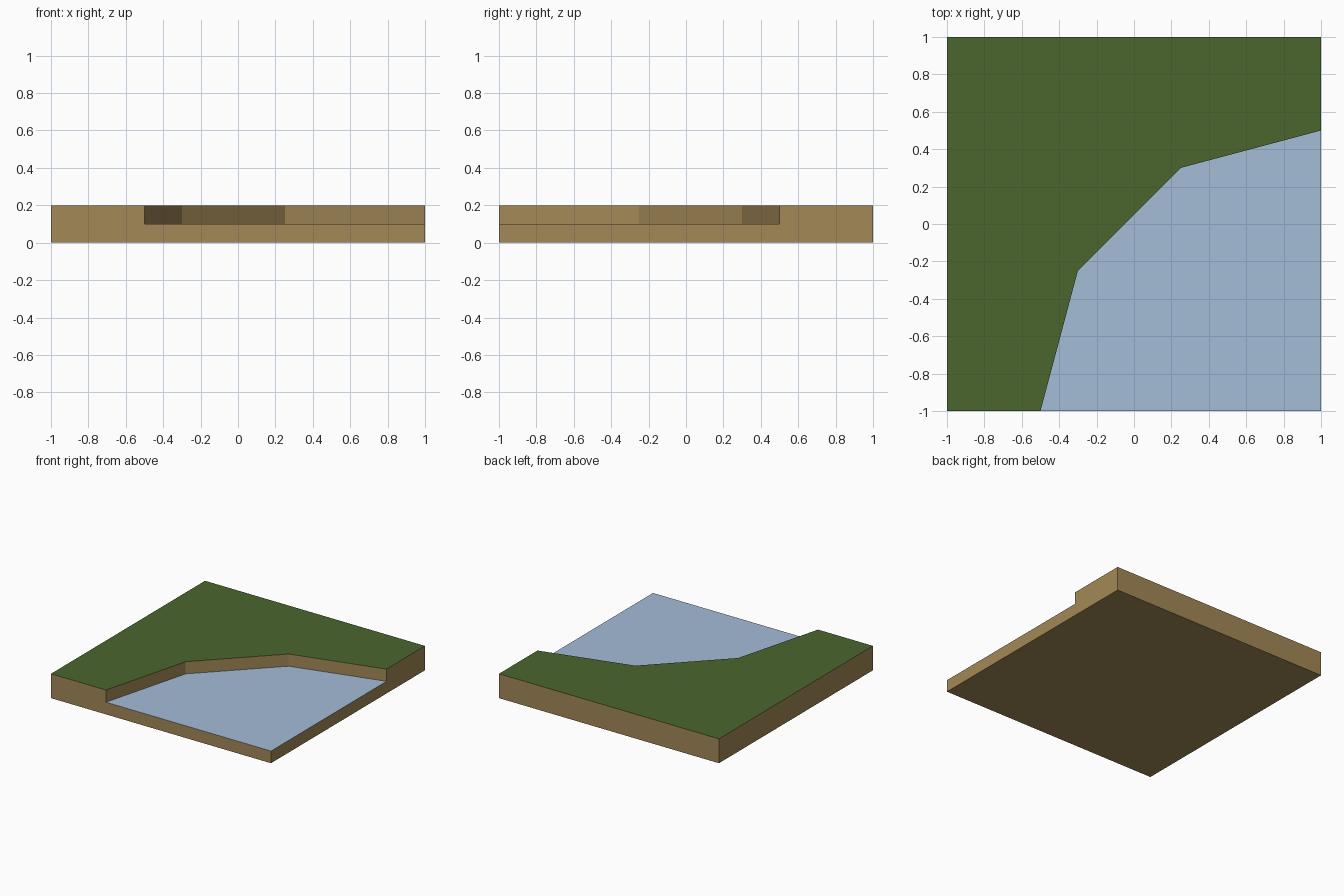
import bpy
import bmesh

cube = bpy.data.objects.get("Cube")
if cube:
    bpy.data.objects.remove(cube, do_unlink=True)

LAND_TOP, WATER_TOP = 0.2, 0.1


def material(name, color):
    mat = bpy.data.materials.new(name)
    mat.use_nodes = True
    mat.diffuse_color = (*color, 1)
    bsdf = next(n for n in mat.node_tree.nodes if n.type == "BSDF_PRINCIPLED")
    bsdf.inputs["Base Color"].default_value = (*color, 1)
    bsdf.inputs["Roughness"].default_value = 0.9
    return mat


dirt = material("dirt", (0.361, 0.246, 0.095))
grass = material("grass", (0.069, 0.130, 0.027))
water = material("water", (0.366, 0.503, 0.679))

# Shoreline from the front edge to the left edge
shore = [(-0.5, -1), (-0.3, -0.25), (0.25, 0.3), (1, 0.5)]
land_outline = shore + [(1, 1), (-1, 1), (-1, -1)]
water_outline = shore[::-1] + [(1, -1)]
water_outline = [water_outline[-1]] + water_outline[:-1]


def region(name, outline, top, bank_bottom, top_material):
    """Extrude a counter-clockwise outline; a bank_bottom of None leaves the shore open."""
    bm = bmesh.new()

    def face(points, index=0):
        bm.faces.new([bm.verts.new(p) for p in points]).material_index = index

    face([(x, y, top) for x, y in outline], 1)
    face([(x, y, 0) for x, y in reversed(outline)])
    for a, b in zip(outline, outline[1:] + outline[:1]):
        low = bank_bottom if a in shore and b in shore else 0
        if low is not None:
            face([(*a, low), (*b, low), (*b, top), (*a, top)])
    bmesh.ops.remove_doubles(bm, verts=bm.verts, dist=0.0001)
    mesh = bpy.data.meshes.new(name)
    bm.to_mesh(mesh)
    bm.free()
    mesh.materials.append(dirt)
    mesh.materials.append(top_material)
    obj = bpy.data.objects.new(name, mesh)
    bpy.context.collection.objects.link(obj)


# Raised grassy bank, and the lower water bed fitting against it
region("grass_bank", land_outline, LAND_TOP, WATER_TOP, grass)
region("water_bed", water_outline, WATER_TOP, None, water)
